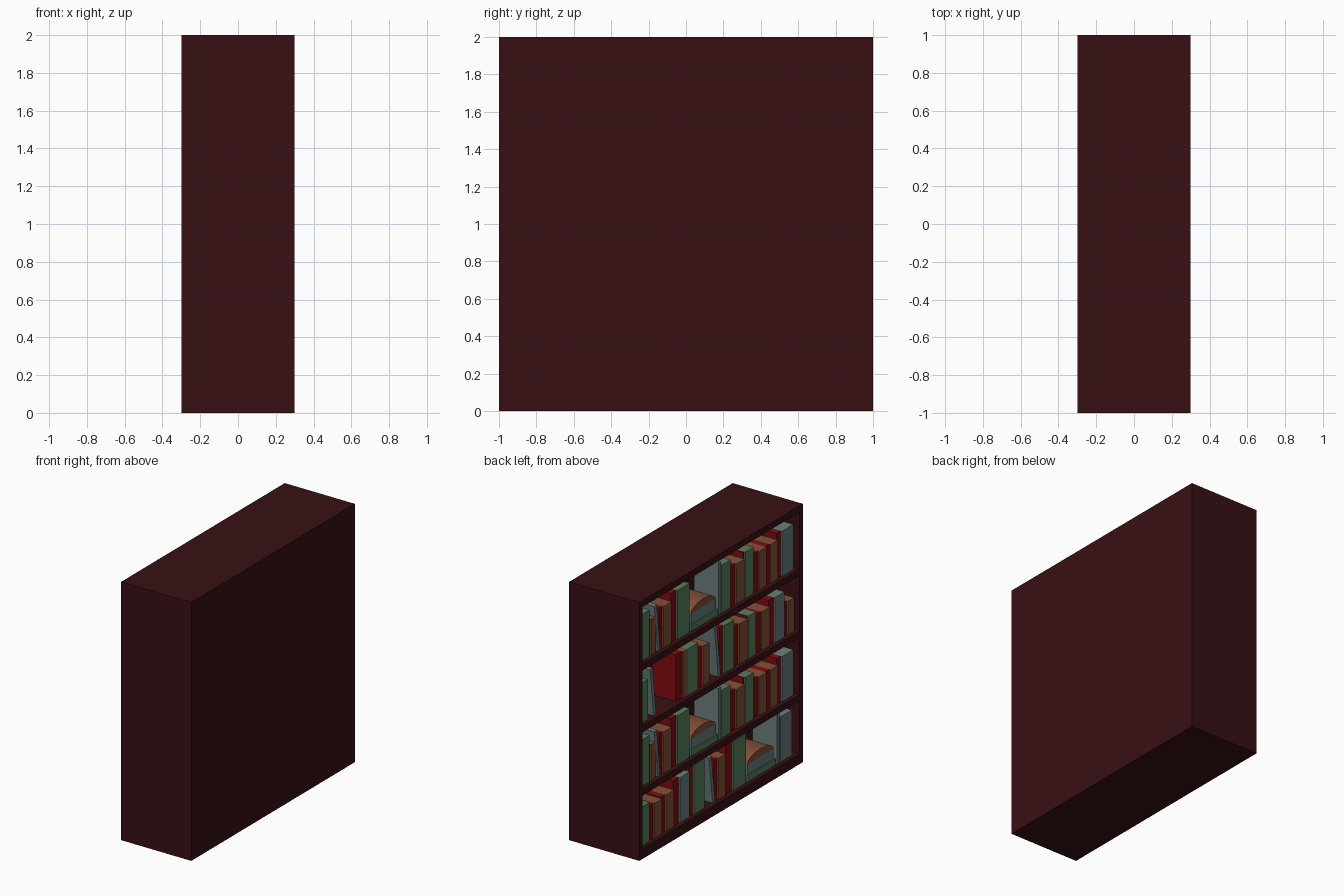
import bpy, bmesh
from math import sin, cos, pi
from mathutils import Matrix

if "Cube" in bpy.data.objects:
    bpy.data.objects.remove(bpy.data.objects["Cube"])


def material(name, rgb):
    m = bpy.data.materials.new(name)
    m.diffuse_color = (*rgb, 1)
    m.use_nodes = True
    m.node_tree.nodes["Principled BSDF"].inputs["Base Color"].default_value = m.diffuse_color
    return m


WOOD = material("dark_wood", (0.04, 0.005, 0.007))
RED = material("red_cover", (0.22, 0.004, 0.005))
COL = {
    "G": material("green_cover", (0.10, 0.21, 0.11)),
    "B": material("brown_cover", (0.23, 0.08, 0.04)),
    "S": material("slate_cover", (0.15, 0.21, 0.21)),
}


def box(name, x, y, z, mat, lean=0):
    """Box from (min, max) ranges, optionally leaning about its base."""
    bm = bmesh.new()
    bmesh.ops.create_cube(bm, size=1)
    bm.transform(Matrix.Diagonal((x[1] - x[0], y[1] - y[0], z[1] - z[0], 1)))
    bm.transform(Matrix.Translation((0, 0, (z[1] - z[0]) / 2)))
    bm.transform(Matrix.Rotation(lean, 4, 'X'))
    return finish(name, bm, mat, ((x[0] + x[1]) / 2, (y[0] + y[1]) / 2, z[0]))


def finish(name, bm, mat, loc):
    me = bpy.data.meshes.new(name)
    bm.to_mesh(me)
    bm.free()
    me.materials.append(mat)
    ob = bpy.data.objects.new(name, me)
    ob.location = loc
    bpy.context.collection.objects.link(ob)
    return ob


def open_book(x, y, z, h):
    """Arched book lying face down."""
    bm = bmesh.new()
    c, r = (y[0] + y[1]) / 2, (y[1] - y[0]) / 2
    ring = [bm.verts.new((0, r * cos(pi * i / 8), h * sin(pi * i / 8))) for i in range(9)]
    face = bm.faces.new(ring)
    out = bmesh.ops.extrude_face_region(bm, geom=[face])
    vs = [v for v in out["geom"] if isinstance(v, bmesh.types.BMVert)]
    bmesh.ops.translate(bm, verts=vs, vec=(x[1] - x[0], 0, 0))
    bmesh.ops.recalc_face_normals(bm, faces=bm.faces)
    finish("arched_book", bm, COL["B"], (x[0], c, z))


# carcass, open towards -x
FRONT, BACK = -0.3, 0.12
box("back_panel", (BACK, 0.3), (-1, 1), (0, 2), WOOD)
for s in (-1, 1):
    ys = sorted((s, s * 0.96))
    box("side_panel", (FRONT, BACK), ys, (0, 2), WOOD)
SHELVES = (0.08, 0.54, 1.03, 1.51)
box("top_board", (FRONT, BACK), (-0.96, 0.96), (1.95, 2), WOOD)
box("base_board", (FRONT, BACK), (-0.96, 0.96), (0, SHELVES[0]), WOOD)
for z in SHELVES[1:]:
    box("shelf", (FRONT, BACK), (-0.96, 0.96), (z - 0.05, z), WOOD)

# book rows: colour, distance from the +y end, thickness, height
# lower-case colour = leaning book, "stack" = lying pile, red cover fills small gaps
LONG_ROW = [
    ("G", .06, .11, .36), ("B", .19, .05, .28), ("s", .27, .03, .37), ("B", .34, .10, .32),
    ("G", .51, .15, .38), ("stack", .68, .32, 0), ("S", 1.01, .03, .40),
    ("G", 1.05, .11, .37), ("B", 1.23, .10, .31), ("G", 1.34, .10, .36),
    ("B", 1.51, .09, .30), ("B", 1.65, .09, .30), ("S", 1.79, .14, .35)]
ROWS = [
    [("G", .06, .11, .30), ("B", .23, .09, .27), ("B", .37, .10, .28), ("S", .54, .12, .35),
     ("G", .71, .13, .38), ("s", .94, .03, .37), ("B", 1.01, .09, .32), ("G", 1.19, .16, .38),
     ("stack", 1.37, .34, 0), ("S", 1.73, .03, .40), ("S", 1.77, .14, .35)],
    LONG_ROW,
    [("G", .06, .09, .31), ("s", .22, .03, .38), ("B", .58, .05, .36), ("G", .63, .13, .36),
     ("B", .82, .08, .31), ("s", 1.01, .03, .40), ("G", 1.08, .12, .37), ("B", 1.27, .10, .31),
     ("G", 1.38, .09, .33), ("B", 1.54, .10, .30), ("S", 1.70, .12, .35), ("B", 1.86, .08, .26)],
    LONG_ROW,
]
X0, X1 = -0.27, -0.06
for z, row in zip(SHELVES, ROWS):
    end = 0.05
    for col, d, w, h in row:
        y = (1 - d - w, 1 - d)
        if col == "stack":
            box("lying_book", (X0, X1 + .03), y, (z, z + .05), COL["G"])
            box("lying_book", (X0 + .01, X1), (y[0] + .01, y[1] - .01), (z + .05, z + .13), COL["S"])
            open_book((X0 + .01, X1), (y[0] + .01, y[1] - .01), z + .13, .06)
        elif col.islower():
            box("leaning_book", (X0, X1), y, (z, z + h), COL[col.upper()], -0.12)
        else:
            gap = min(d - end, 0.075)
            box("book", (X0, X1), y, (z, z + h), COL[col])
            if gap > 0.004 and w > 0.03:
                box("red_book", (X0 + .012, X1), (y[1], y[1] + gap), (z, z + h), RED)
        end = d + w
